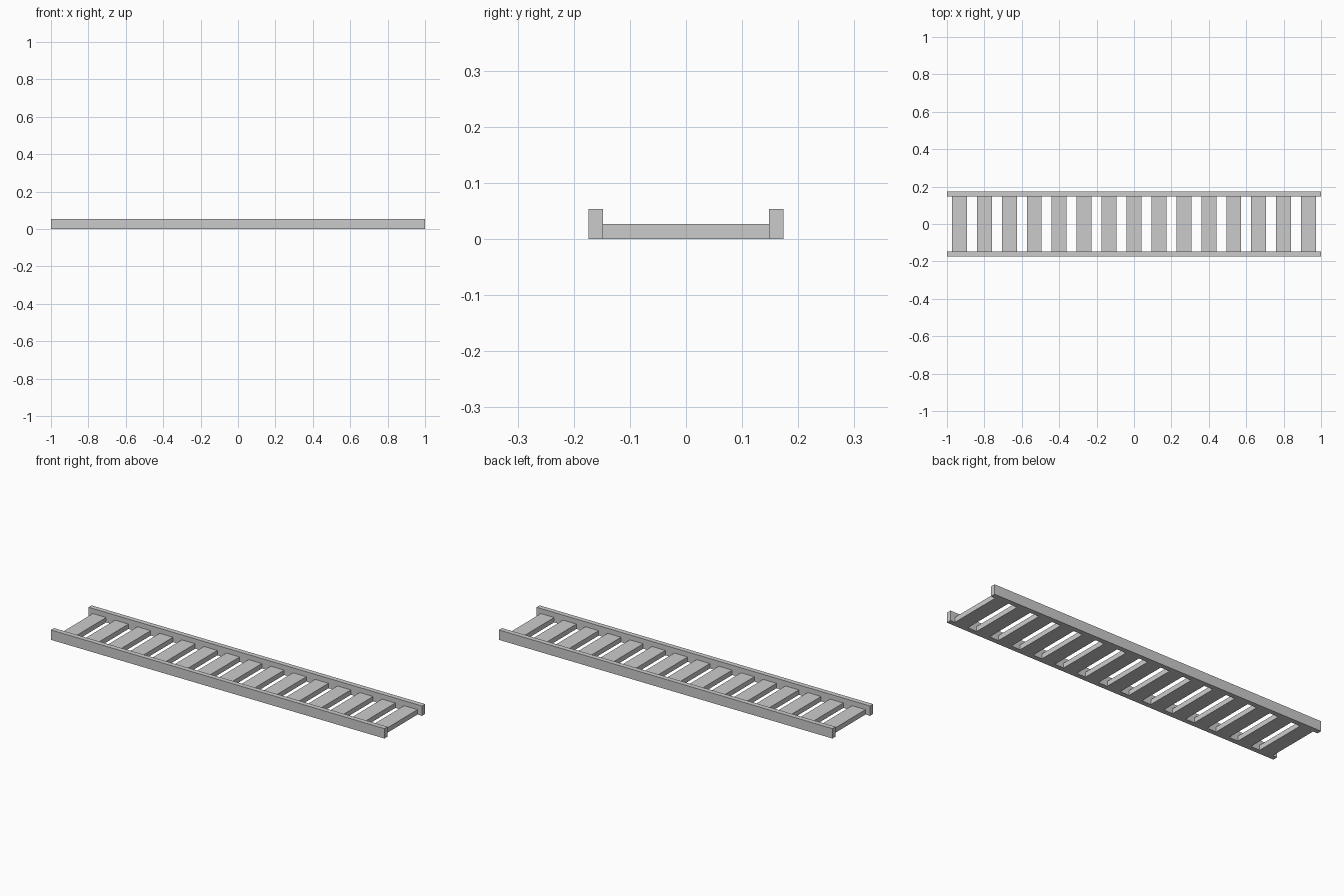
import bpy

if "Cube" in bpy.data.objects:
    bpy.data.objects.remove(bpy.data.objects["Cube"])

LENGTH = 2.0
COUNT = 15
PITCH = LENGTH / COUNT
SLAT_WIDTH = 0.08
INNER_Y, OUTER_Y = 0.1475, 0.1742
RAIL_H, SLAT_H = 0.0535, 0.0267


def box(name, lo, hi):
    """Add a box spanning two opposite corners."""
    centre = [(a + b) / 2 for a, b in zip(lo, hi)]
    bpy.ops.mesh.primitive_cube_add(size=1, location=centre)
    obj = bpy.context.object
    obj.name = name
    obj.scale = [b - a for a, b in zip(lo, hi)]
    bpy.ops.object.transform_apply(location=False, rotation=False, scale=True)
    return obj


# Side rails
box("front_rail", (-LENGTH / 2, -OUTER_Y, 0), (LENGTH / 2, -INNER_Y, RAIL_H))
box("back_rail", (-LENGTH / 2, INNER_Y, 0), (LENGTH / 2, OUTER_Y, RAIL_H))

# Evenly spaced cross slats between the rails
for i in range(COUNT):
    x = (i + 0.5) * PITCH - LENGTH / 2
    box(f"slat_{i + 1:02d}",
        (x - SLAT_WIDTH / 2, -INNER_Y, 0),
        (x + SLAT_WIDTH / 2, INNER_Y, SLAT_H))
